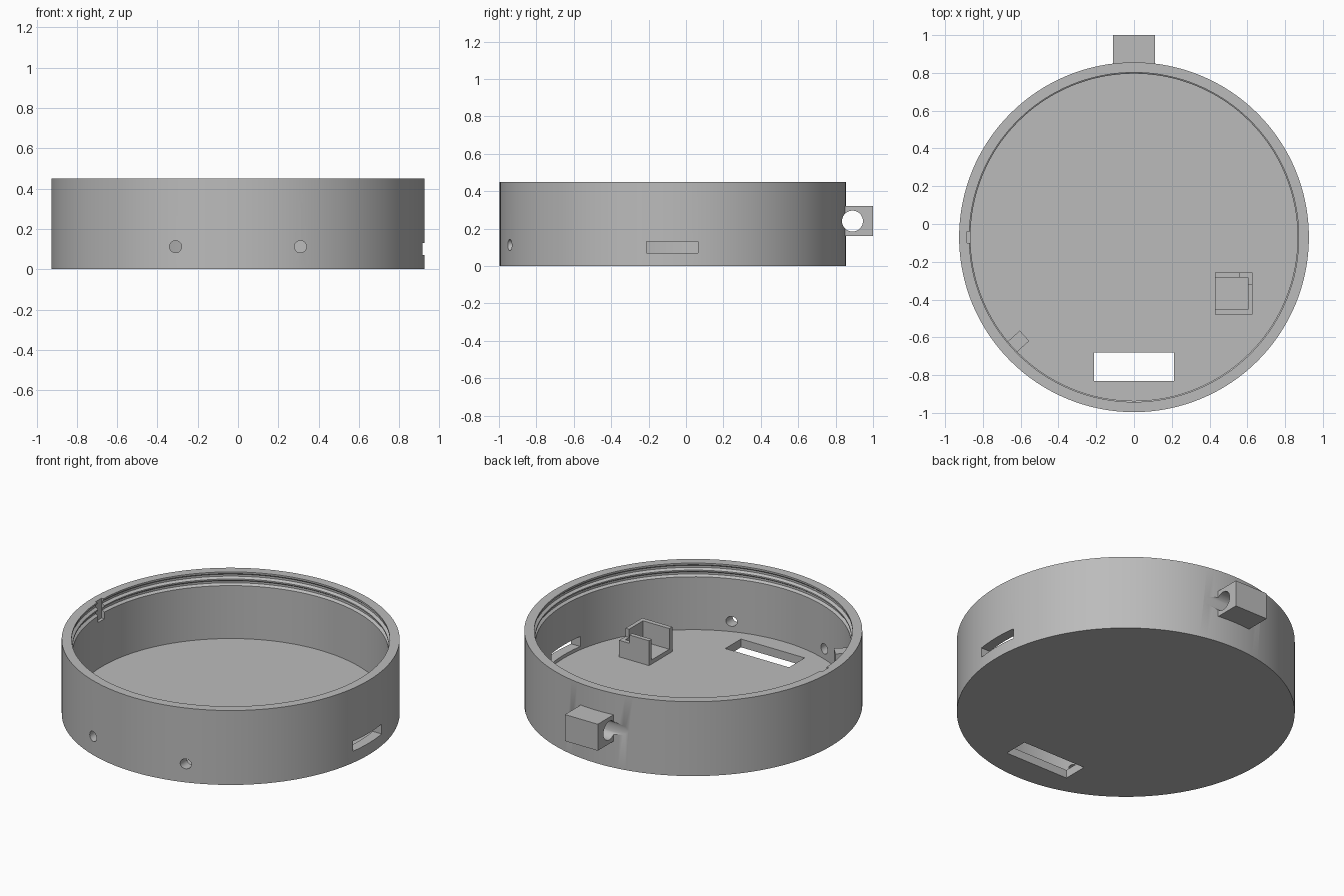
import bpy, bmesh, math
from mathutils import Matrix, Vector

cube = bpy.data.objects.get("Cube")
if cube:
    bpy.data.objects.remove(cube)

CY = -0.07        # centre of the round case
R_OUT, R_IN = 0.926, 0.866
HEIGHT, FLOOR = 0.45, 0.05

grey = bpy.data.materials.new("plain grey")
grey.use_nodes = True
COLOUR = (0.5, 0.5, 0.5, 1)
grey.diffuse_color = COLOUR
grey.node_tree.nodes["Principled BSDF"].inputs["Base Color"].default_value = COLOUR


def finish(name, bm):
    bmesh.ops.recalc_face_normals(bm, faces=bm.faces)
    mesh = bpy.data.meshes.new(name)
    bm.to_mesh(mesh)
    bm.free()
    mesh.materials.append(grey)
    ob = bpy.data.objects.new(name, mesh)
    bpy.context.collection.objects.link(ob)
    return ob


def box(name, x, y, z, turn=0.0, pivot=(0, 0, 0)):
    """Box from (min, max) ranges, optionally turned about z at a pivot."""
    bm = bmesh.new()
    size = [b - a for a, b in (x, y, z)]
    mid = Vector([(a + b) / 2 for a, b in (x, y, z)])
    m = Matrix.Translation(pivot) @ Matrix.Rotation(turn, 4, 'Z')
    m = m @ Matrix.Translation(mid) @ Matrix.Diagonal((*size, 1))
    bmesh.ops.create_cube(bm, size=1, matrix=m)
    return finish(name, bm)


def rod(name, centre, radius, length, axis):
    bm = bmesh.new()
    m = Matrix.Translation(centre) @ Matrix.Rotation(math.pi / 2, 4, axis)
    bmesh.ops.create_cone(bm, cap_ends=True, segments=40, radius1=radius,
                          radius2=radius, depth=length, matrix=m)
    return finish(name, bm)


def lathe(name, profile, steps=128):
    bm = bmesh.new()
    verts = [bm.verts.new((r, 0, z)) for r, z in profile]
    edges = [bm.edges.new(pair) for pair in zip(verts, verts[1:])]
    bmesh.ops.spin(bm, geom=verts + edges, cent=(0, 0, 0), axis=(0, 0, 1),
                   angle=2 * math.pi, steps=steps)
    bmesh.ops.remove_doubles(bm, verts=bm.verts, dist=0.0005)
    bmesh.ops.translate(bm, verts=bm.verts, vec=(0, CY, 0))
    return finish(name, bm)


def combine(ob, tool, operation):
    tool.hide_render = True
    mod = ob.modifiers.new(operation.lower(), 'BOOLEAN')
    mod.operation, mod.solver, mod.object = operation, 'EXACT', tool
    bpy.context.view_layer.objects.active = ob
    bpy.ops.object.modifier_apply(modifier=mod.name)
    bpy.data.objects.remove(tool)


# Round open case with thread grooves under the rim
profile = [(0, 0), (R_OUT, 0), (R_OUT, HEIGHT), (0.872, HEIGHT), (0.872, 0.44)]
for z in (0.41, 0.37):
    profile += [(0.881, z + 0.022), (0.881, z + 0.01), (R_IN, z), (R_IN, z - 0.008)]
profile += [(R_IN, FLOOR), (0, FLOOR)]
case = lathe("case", profile)

# Strap lug on the back wall
combine(case, box("lug", (-0.11, 0.11), (0.82, 1.0), (0.16, 0.32)), 'UNION')

# Openings: lug bore, side slot, floor window, rim notch, front holes
cutters = [
    rod("lug_bore", (0, 0.89, 0.24), 0.056, 1.2, 'Y'),
    box("side_slot", (0.8, 1.0), (-0.21, 0.065), (0.07, 0.13)),
    box("floor_window", (-0.213, 0.213), (-0.83, -0.68), (-0.1, 0.1)),
    box("rim_notch", (-0.885, -0.8), (-0.1, -0.04), (0.33, 0.5)),
]
cutters += [rod("front_hole", (s * 0.31, -0.95, 0.112), 0.03, 0.3, 'X') for s in (-1, 1)]
for cutter in cutters:
    combine(case, cutter, 'DIFFERENCE')

# Locating block against the wall
block = box("locating_block", (0.78, 0.875), (-0.037, 0.037), (FLOOR - 0.01, 0.28),
            math.radians(222), (0, CY, 0))

# Open-sided holder on the floor, with a low corner
holder = box("holder", (0.428, 0.628), (-0.48, -0.258), (FLOOR - 0.01, 0.20))
combine(holder, box("pocket", (0.3, 0.604), (-0.452, -0.284), (0.075, 0.4)), 'DIFFERENCE')
combine(holder, box("corner_gap", (0.56, 0.8), (-0.318, -0.1), (0.15, 0.4)), 'DIFFERENCE')

# Smooth round walls, sharp edges kept
for ob in (case, block, holder):
    bpy.ops.object.select_all(action='DESELECT')
    ob.select_set(True)
    bpy.context.view_layer.objects.active = ob
    bpy.ops.object.shade_smooth_by_angle(angle=math.radians(25))
